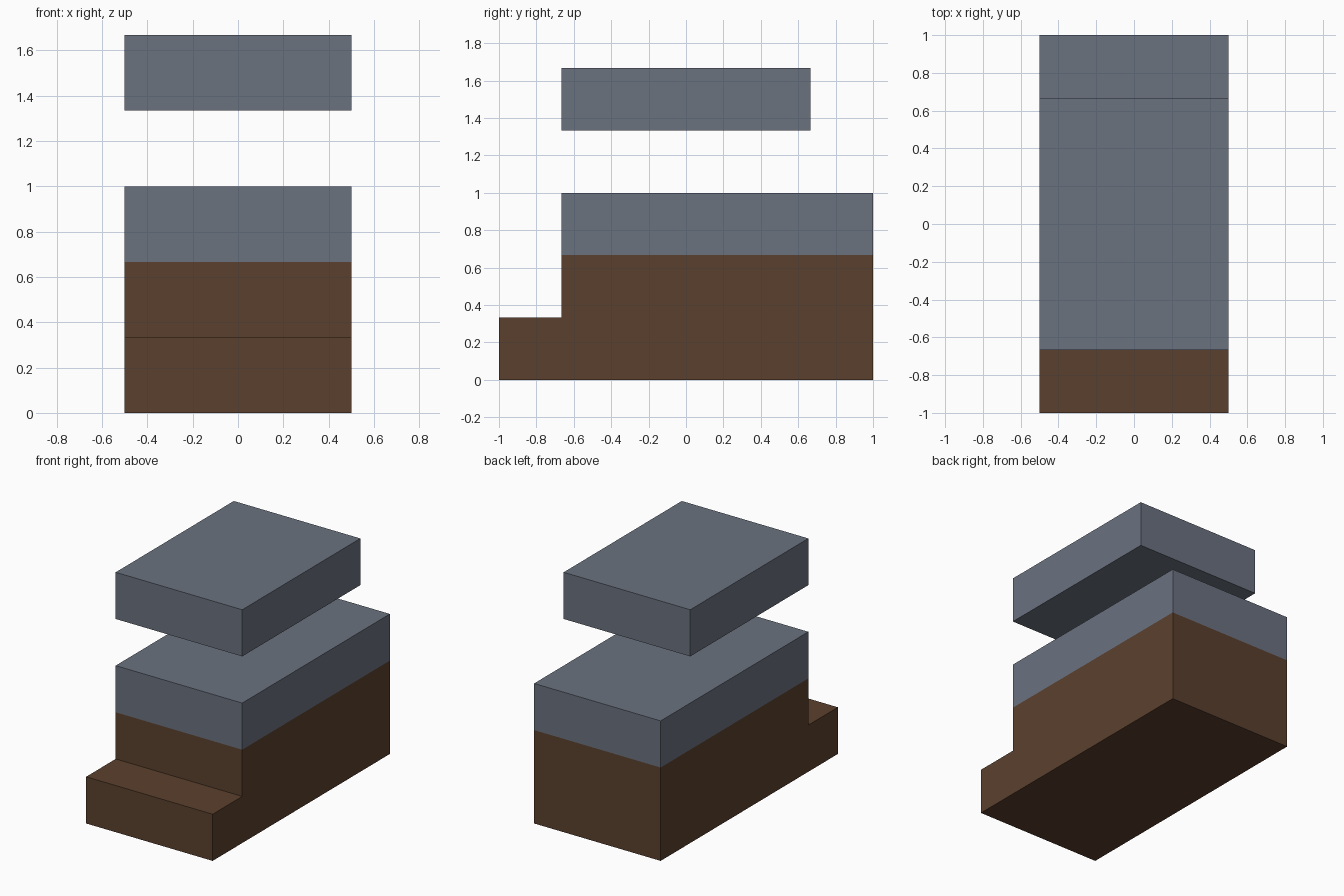
import bpy
import bmesh

cube = bpy.data.objects.get("Cube")
if cube:
    bpy.data.objects.remove(cube, do_unlink=True)

THIRD = 1 / 3


def make_material(name, colour):
    mat = bpy.data.materials.new(name)
    mat.use_nodes = True
    mat.diffuse_color = colour
    mat.node_tree.nodes["Principled BSDF"].inputs["Base Color"].default_value = colour
    return mat


brown = make_material("earth brown", (0.105, 0.051, 0.027, 1))
grey = make_material("slate grey", (0.147, 0.168, 0.213, 1))


def extrude_profile(name, profile, materials, split_height=None):
    """Extrude a side profile of (y, z) points across x; faces above the split take the second material."""
    bm = bmesh.new()
    side = bm.faces.new([bm.verts.new((-0.5, y, z)) for y, z in profile])
    extruded = bmesh.ops.extrude_face_region(bm, geom=[side], use_keep_orig=True)["geom"]
    verts = [v for v in extruded if isinstance(v, bmesh.types.BMVert)]
    bmesh.ops.translate(bm, verts=verts, vec=(1, 0, 0))
    if split_height is not None:
        bmesh.ops.bisect_plane(bm, geom=bm.verts[:] + bm.edges[:] + bm.faces[:],
                               plane_co=(0, 0, split_height), plane_no=(0, 0, 1))
        for face in bm.faces:
            face.material_index = int(face.calc_center_median().z > split_height)
    bmesh.ops.recalc_face_normals(bm, faces=bm.faces[:])
    mesh = bpy.data.meshes.new(name)
    bm.to_mesh(mesh)
    bm.free()
    for mat in materials:
        mesh.materials.append(mat)
    obj = bpy.data.objects.new(name, mesh)
    bpy.context.collection.objects.link(obj)
    return obj


# Stepped base: brown below, grey top layer
extrude_profile("stepped_base",
                [(-1, 0), (1, 0), (1, 1), (-2 * THIRD, 1), (-2 * THIRD, THIRD), (-1, THIRD)],
                [brown, grey], split_height=2 * THIRD)

# Separate slab floating above the base
low, high, reach = 4 * THIRD, 5 * THIRD, 2 * THIRD
extrude_profile("floating_slab",
                [(-reach, low), (reach, low), (reach, high), (-reach, high)],
                [grey])
